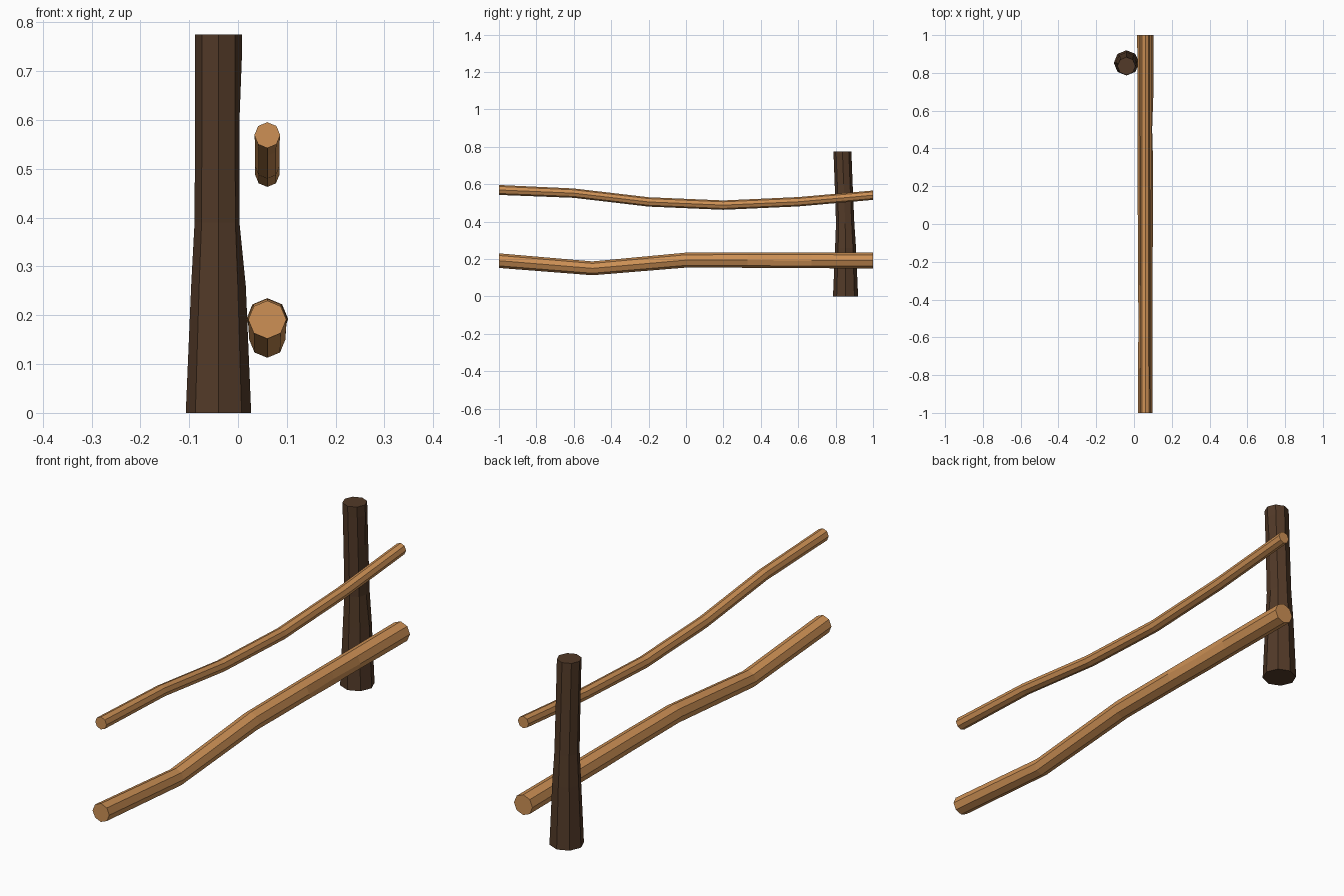
import bpy, bmesh, math
from mathutils import Vector

if "Cube" in bpy.data.objects:
    bpy.data.objects.remove(bpy.data.objects["Cube"])


def material(name, color):
    m = bpy.data.materials.new(name)
    m.diffuse_color = (*color, 1)
    m.use_nodes = True
    m.node_tree.nodes["Principled BSDF"].inputs["Base Color"].default_value = m.diffuse_color
    return m


def octagonal_log(name, stations, u, v, mat, dents=None):
    """Skin octagon rings; stations are (centre, radius), u and v span the ring plane.
    dents maps (ring, corner) to an inward push."""
    dents = dents or {}
    u, v = Vector(u), Vector(v)
    bm = bmesh.new()
    rings = []
    for i, (centre, r) in enumerate(stations):
        ring = []
        for k in range(8):
            a = k * math.pi / 4
            rad = r - dents.get((i, k), 0)
            ring.append(bm.verts.new(Vector(centre) + (u * math.cos(a) + v * math.sin(a)) * rad))
        rings.append(ring)
    for a, b in zip(rings, rings[1:]):
        for k in range(8):
            n = (k + 1) % 8
            bm.faces.new((a[k], a[n], b[n], b[k]))
    bm.faces.new(rings[0])
    bm.faces.new(rings[-1])
    bmesh.ops.recalc_face_normals(bm, faces=bm.faces)
    mesh = bpy.data.meshes.new(name)
    bm.to_mesh(mesh)
    bm.free()
    mesh.materials.append(mat)
    ob = bpy.data.objects.new(name, mesh)
    bpy.context.collection.objects.link(ob)
    return ob


bark = material("dark_bark", (0.085, 0.042, 0.021))
wood = material("light_wood", (0.61, 0.28, 0.09))
X, Y, Z = (1, 0, 0), (0, 1, 0), (0, 0, 1)

# Upright post, tapered, worn on the side facing the rails
post = [(0.853, 0, 0.067), (0.853, 0.26, 0.056), (0.851, 0.39, 0.049),
        (0.843, 0.60, 0.048), (0.838, 0.73, 0.048), (0.836, 0.775, 0.048)]
octagonal_log("fence_post", [((-0.04, y, z), r) for y, z, r in post], X, Y, bark,
              {(2, 0): 0.006, (3, 0): 0.005})

# Thin upper rail, sagging
upper = [(-1, 0.569), (-0.6, 0.552), (-0.2, 0.505), (0.2, 0.488), (0.6, 0.506), (1, 0.541)]
octagonal_log("upper_rail", [((0.06, y, z), 0.0265 if y < -0.9 else 0.025) for y, z in upper],
              X, Z, wood)

# Thick lower rail with a small knock on its outer side
lower = [(-1, 0.191, 0.039), (-0.5, 0.150, 0.037), (0, 0.194, 0.040), (0.33, 0.194, 0.041),
         (0.5, 0.193, 0.042), (0.67, 0.193, 0.042), (1, 0.192, 0.043)]
octagonal_log("lower_rail", [((0.06, y, z), r) for y, z, r in lower], X, Z, wood,
              {(4, 0): 0.006})
